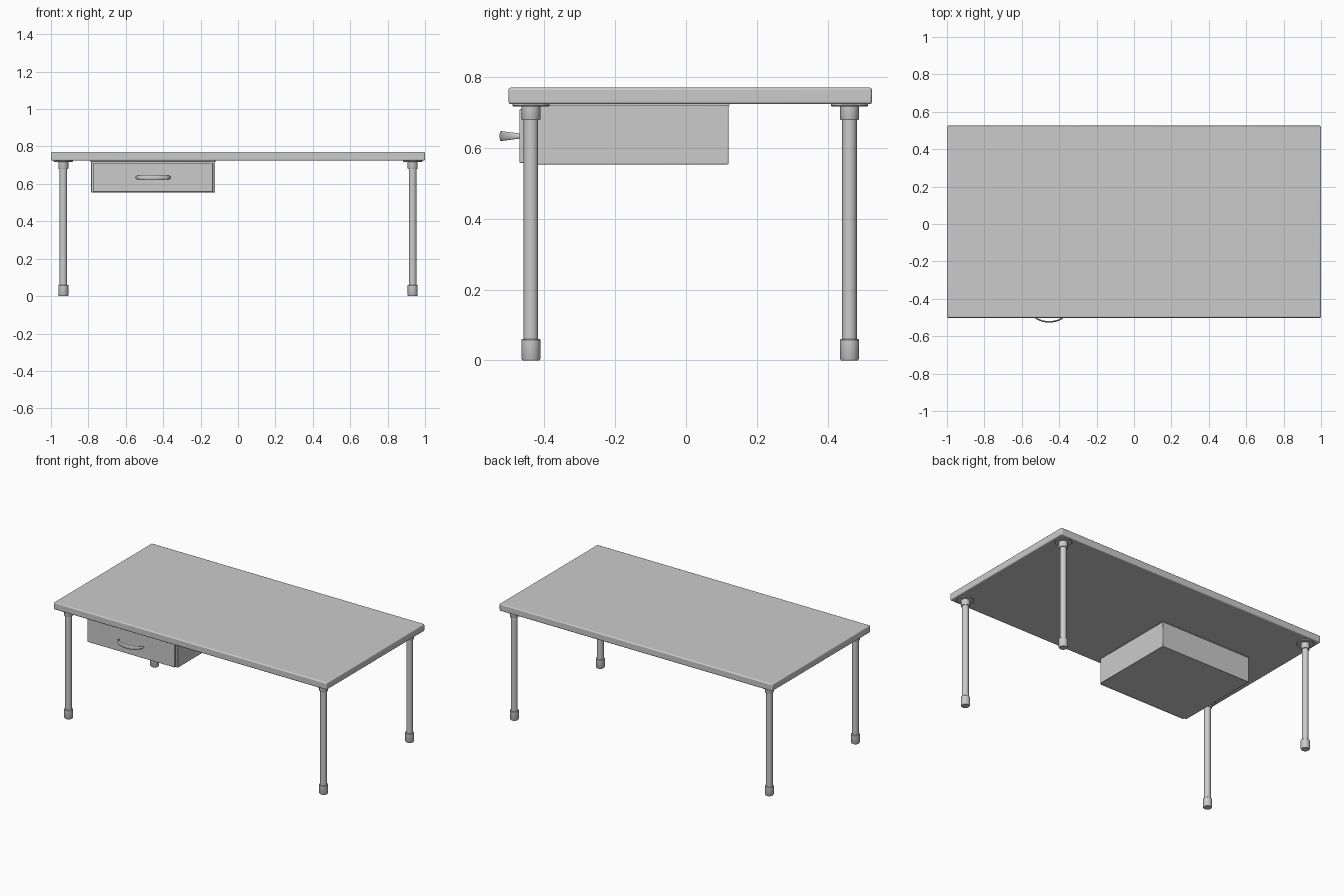
import bpy, math

if "Cube" in bpy.data.objects:
    bpy.data.objects.remove(bpy.data.objects["Cube"])

CY = 0.012  # centre of the table top in y


def finish(ob, bevel=0.0, segments=2):
    if bevel:
        m = ob.modifiers.new("bevel", 'BEVEL')
        m.width, m.segments, m.limit_method = bevel, segments, 'ANGLE'
    bpy.ops.object.select_all(action='DESELECT')
    ob.select_set(True)
    bpy.context.view_layer.objects.active = ob
    bpy.ops.object.shade_smooth_by_angle(angle=math.radians(35))


def box(name, lo, hi, bevel=0.0, segments=2):
    bpy.ops.mesh.primitive_cube_add(size=1, location=[(a + b) / 2 for a, b in zip(lo, hi)])
    ob = bpy.context.object
    ob.name = name
    ob.scale = [b - a for a, b in zip(lo, hi)]
    bpy.ops.object.transform_apply(location=False, rotation=False, scale=True)
    finish(ob, bevel, segments)
    return ob


def mesh_object(name, verts, faces):
    me = bpy.data.meshes.new(name)
    me.from_pydata(verts, [], faces)
    ob = bpy.data.objects.new(name, me)
    bpy.context.collection.objects.link(ob)
    finish(ob)
    return ob


def lathe(name, profile, centre, n=32):
    """Closed solid of revolution from (radius, z) points, bottom to top."""
    verts = [(centre[0] + r * math.cos(2 * math.pi * i / n),
              centre[1] + r * math.sin(2 * math.pi * i / n), z)
             for r, z in profile for i in range(n)]
    faces = [(k * n + i, k * n + (i + 1) % n, (k + 1) * n + (i + 1) % n, (k + 1) * n + i)
             for k in range(len(profile) - 1) for i in range(n)]
    last = (len(profile) - 1) * n
    faces += [tuple(reversed(range(n))), tuple(range(last, last + n))]
    return mesh_object(name, verts, faces)


# Table top
box("table_top", (-1, CY - 0.5135, 0.724), (1, CY + 0.5135, 0.771), 0.007, 3)

# Legs: rubber foot, tube, collar and round mounting plate
for row, y in (("front", CY - 0.45), ("back", CY + 0.45)):
    for side, x in (("left", -0.934), ("right", 0.934)):
        tag = f"{row}_{side}"
        lathe(f"{tag}_foot", [(0.024, 0), (0.027, 0.005), (0.027, 0.058), (0.025, 0.06)], (x, y))
        lathe(f"{tag}_leg", [(0.0205, 0.055), (0.0205, 0.70)], (x, y))
        lathe(f"{tag}_collar", [(0.0255, 0.68), (0.0265, 0.682), (0.0265, 0.72)], (x, y))
        lathe(f"{tag}_plate", [(0.05, 0.718), (0.052, 0.72), (0.052, 0.725)], (x, y))

# Drawer case with mounting strip, and the protruding drawer front
box("drawer_case", (-0.785, -0.455, 0.554), (-0.122, 0.12, 0.722), 0.003)
box("drawer_mount", (-0.79, -0.42, 0.72), (-0.117, 0.123, 0.7245))
box("drawer_front", (-0.773, -0.471, 0.558), (-0.134, -0.45, 0.71), 0.003)

# Bow handle: half-ellipse path, oval section growing taller toward the middle
STEPS, RING = 32, 16
HX, HY, HZ = -0.4535, -0.468, 0.634
verts = []
for i in range(STEPS + 1):
    t = math.pi * i / STEPS
    c, s = math.cos(t), math.sin(t)
    px, py = HX - 0.090 * c, HY - 0.055 * s
    nx, ny = -0.055 * c, -0.090 * s
    length = math.hypot(nx, ny)
    half_h = 0.007 + 0.007 * s
    for j in range(RING):
        a = 2 * math.pi * j / RING
        d = 0.004 * math.cos(a)
        verts.append((px + nx / length * d, py + ny / length * d, HZ + half_h * math.sin(a)))
faces = [(i * RING + j, i * RING + (j + 1) % RING,
          (i + 1) * RING + (j + 1) % RING, (i + 1) * RING + j)
         for i in range(STEPS) for j in range(RING)]
faces += [tuple(reversed(range(RING))), tuple(range(STEPS * RING, (STEPS + 1) * RING))]
mesh_object("drawer_handle", verts, faces)
